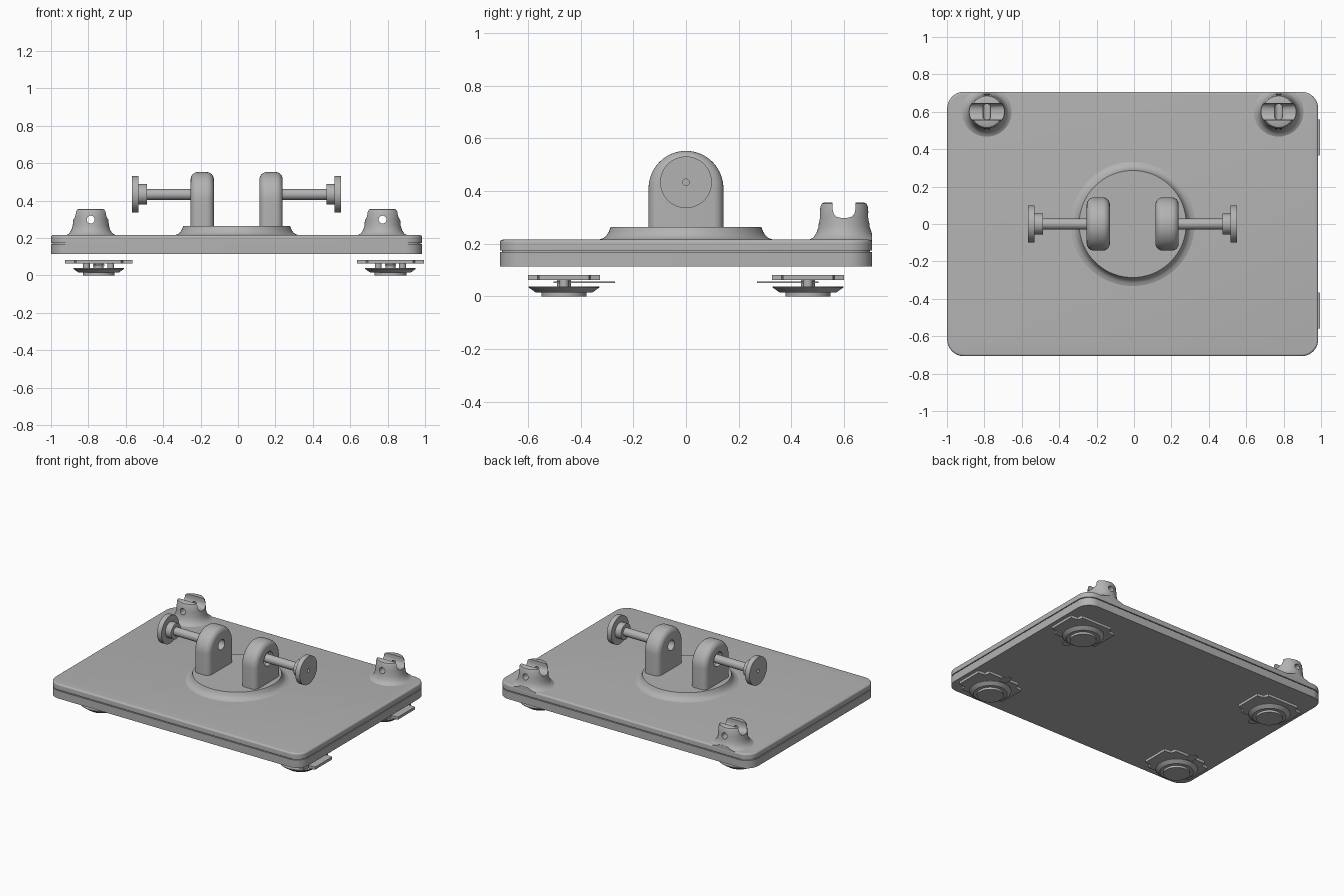
import bpy, bmesh, math
from mathutils import Matrix, Vector

cube = bpy.data.objects.get("Cube")
if cube:
    bpy.data.objects.remove(cube, do_unlink=True)

grey = bpy.data.materials.new("plain grey")
grey.use_nodes = True
GREY = (0.45, 0.45, 0.45, 1)
grey.diffuse_color = GREY
grey.node_tree.nodes["Principled BSDF"].inputs["Base Color"].default_value = GREY
CX = -0.007      # plate centre in x
AXIS_Z = 0.433   # height of the bolt axis


def finish(name, bm, smooth=True):
    bmesh.ops.recalc_face_normals(bm, faces=bm.faces)
    mesh = bpy.data.meshes.new(name)
    bm.to_mesh(mesh)
    bm.free()
    obj = bpy.data.objects.new(name, mesh)
    bpy.context.collection.objects.link(obj)
    mesh.materials.append(grey)
    if smooth:
        shade(obj)
    return obj


def shade(obj):
    bpy.ops.object.select_all(action='DESELECT')
    obj.select_set(True)
    bpy.context.view_layer.objects.active = obj
    bpy.ops.object.shade_smooth_by_angle(angle=math.radians(35))


def lathe(name, profile, place, steps=64):
    """Revolve (radius, height) points about z, then place the result."""
    bm = bmesh.new()
    verts = [bm.verts.new((r, 0, h)) for r, h in profile]
    edges = [bm.edges.new(pair) for pair in zip(verts, verts[1:])]
    bmesh.ops.spin(bm, geom=verts + edges, axis=(0, 0, 1), cent=(0, 0, 0),
                   angle=math.tau, steps=steps)
    bmesh.ops.remove_doubles(bm, verts=bm.verts, dist=1e-5)
    bmesh.ops.transform(bm, matrix=place, verts=bm.verts)
    return finish(name, bm)


def prism(name, outline, direction, rim=0.0):
    """Extrude a closed outline, optionally rounding its non-bottom rims."""
    bm = bmesh.new()
    face = bm.faces.new([bm.verts.new(p) for p in outline])
    new = bmesh.ops.extrude_face_region(bm, geom=[face])["geom"]
    bmesh.ops.translate(bm, vec=direction,
                        verts=[v for v in new if isinstance(v, bmesh.types.BMVert)])
    if rim:
        axis = Vector(direction).normalized()
        low = min(v.co.z for v in bm.verts)
        edges = [e for e in bm.edges
                 if abs((e.verts[0].co - e.verts[1].co).normalized().dot(axis)) < 0.5
                 and max(v.co.z for v in e.verts) > low + 1e-4]
        bmesh.ops.bevel(bm, geom=edges, offset=rim, segments=6,
                        profile=0.5, affect='EDGES')
    return finish(name, bm)


def cut(obj, cutter):
    mod = obj.modifiers.new("cut", 'BOOLEAN')
    mod.operation = 'DIFFERENCE'
    mod.solver = 'EXACT'
    mod.object = cutter
    bpy.context.view_layer.update()
    bpy.context.view_layer.objects.active = obj
    bpy.ops.object.modifier_apply(modifier=mod.name)
    bpy.data.objects.remove(cutter, do_unlink=True)
    shade(obj)


def along_x(side, x, y, z):
    """Turn local z into an outward x direction on the given side."""
    return Matrix.Translation((x, y, z)) @ Matrix.Rotation(side * math.pi / 2, 4, 'Y')


def rounded_rect(hx, hy, r, z, n=10):
    pts = []
    for q, (sx, sy) in enumerate([(1, 1), (-1, 1), (-1, -1), (1, -1)]):
        for i in range(n + 1):
            a = (q + i / n) * math.pi / 2
            pts.append((CX + sx * (hx - r) + r * math.cos(a),
                        sy * (hy - r) + r * math.sin(a), z))
    return pts


# Two-layer plate with a narrow seam
prism("lower_plate", rounded_rect(0.992, 0.707, 0.09, 0.113), (0, 0, 0.055))
prism("plate_seam", rounded_rect(0.984, 0.699, 0.082, 0.16), (0, 0, 0.02))
prism("upper_plate", rounded_rect(0.992, 0.707, 0.09, 0.174), (0, 0, 0.041), rim=0.012)

# Flared round base
lathe("round_base", [(0, 0.2), (0.335, 0.2), (0.335, 0.214), (0.315, 0.22), (0.302, 0.23),
                     (0.293, 0.245), (0.286, 0.263), (0, 0.263)], Matrix.Translation((CX, 0, 0)), 96)

for side, label in ((-1, "right"), (1, "left")):
    # Arched lug with a bolt hole
    inner = CX + side * 0.122
    arch = [(inner, 0.142 * math.cos(i * math.pi / 32), 0.41 + 0.142 * math.sin(i * math.pi / 32))
            for i in range(33)]
    arch += [(inner, -0.142, 0.25), (inner, 0.142, 0.25)]
    lug = prism(label + "_lug", arch, (side * 0.124, 0, 0), rim=0.038)
    cut(lug, lathe("cutter", [(0, -0.05), (0.036, -0.05), (0.036, 0.075), (0.05, 0.09),
                              (0.05, 0.2), (0, 0.2)], along_x(side, inner, 0, AXIS_Z)))

    # Thumb bolt: shank, collar and flat head with a centre dimple
    lathe(label + "_bolt", [(0, 0.05), (0.029, 0.05), (0.029, 0.357), (0.055, 0.357),
                            (0.055, 0.402), (0.098, 0.402), (0.098, 0.437), (0.012, 0.437),
                            (0.012, 0.42), (0, 0.42)], along_x(side, inner, 0, AXIS_Z))

    # Flared post with a round-bottomed slot and a cross hole
    px, py = CX + side * 0.78, 0.6
    post = lathe(label + "_post",
                 [(0, 0.2), (0.135, 0.2), (0.135, 0.214), (0.118, 0.222), (0.105, 0.24),
                  (0.097, 0.265), (0.094, 0.3), (0.09, 0.34), (0.084, 0.352), (0.076, 0.356),
                  (0, 0.356)], Matrix.Translation((px, py, 0)))
    slot = [(px - 0.2, py + sy * 0.043, 0.4) for sy in (-1, 1)]
    slot += [(px - 0.2, py + 0.013 + 0.03 * math.cos(a), 0.328 - 0.03 * math.sin(a))
             for a in (0, math.pi / 6, math.pi / 3, math.pi / 2)]
    slot += [(px - 0.2, py - 0.013 - 0.03 * math.cos(a), 0.328 - 0.03 * math.sin(a))
             for a in (math.pi / 2, math.pi / 3, math.pi / 6, 0)]
    cut(post, prism("cutter", slot, (0.4, 0, 0)))
    turn = Matrix.Translation((px, py, 0.298)) @ Matrix.Rotation(math.pi / 2, 4, 'X')
    cut(post, lathe("cutter", [(0, -0.2), (0.021, -0.2), (0.021, 0.2), (0, 0.2)], turn, 32))
    # Trim the flare where it would overhang the back edge of the plate
    cut(post, prism("cutter", [(px - 0.3, 0.706, 0.1), (px + 0.3, 0.706, 0.1),
                               (px + 0.3, 0.706, 0.5), (px - 0.3, 0.706, 0.5)], (0, 0.2, 0)))

    # Feet beneath each corner
    for end, where in ((-1, "front"), (1, "back")):
        fx, fy = 0.035 + side * 0.78, end * 0.463
        name = f"{where}_{label}_foot"
        place = Matrix.Translation((fx, fy, 0))
        lathe(name + "_pad", [(0, 0), (0.085, 0), (0.085, 0.015), (0.108, 0.015), (0.135, 0.034),
                              (0.135, 0.038), (0.1, 0.038), (0.09, 0.03), (0, 0.03)], place)
        lathe(name + "_stem", [(0, 0.025), (0.027, 0.025), (0.027, 0.065), (0, 0.065)], place, 32)
        for s in (-1, 1):
            lathe(name + "_pin", [(0, 0.025), (0.018, 0.025), (0.018, 0.065), (0, 0.065)],
                  Matrix.Translation((fx + s * 0.065, fy, 0)), 24)
        quarter = [(0.18, 0.095), (0.13, 0.1), (0.12, 0.137)]
        corners = [(x, y) for x, y in quarter] + [(-x, y) for x, y in reversed(quarter)]
        corners += [(-x, -y) for x, y in corners]
        prism(name + "_flange", [(fx + x, fy + y, 0.062) for x, y in corners], (0, 0, 0.019))
        tab = [(-0.03, 0.04), (0.03, 0.04), (0.03, -0.17), (0.015, -0.194),
               (-0.015, -0.194), (-0.03, -0.17)]
        prism(name + "_tab", [(fx + x, fy + end * y, 0.051) for x, y in tab], (0, 0, 0.006))
